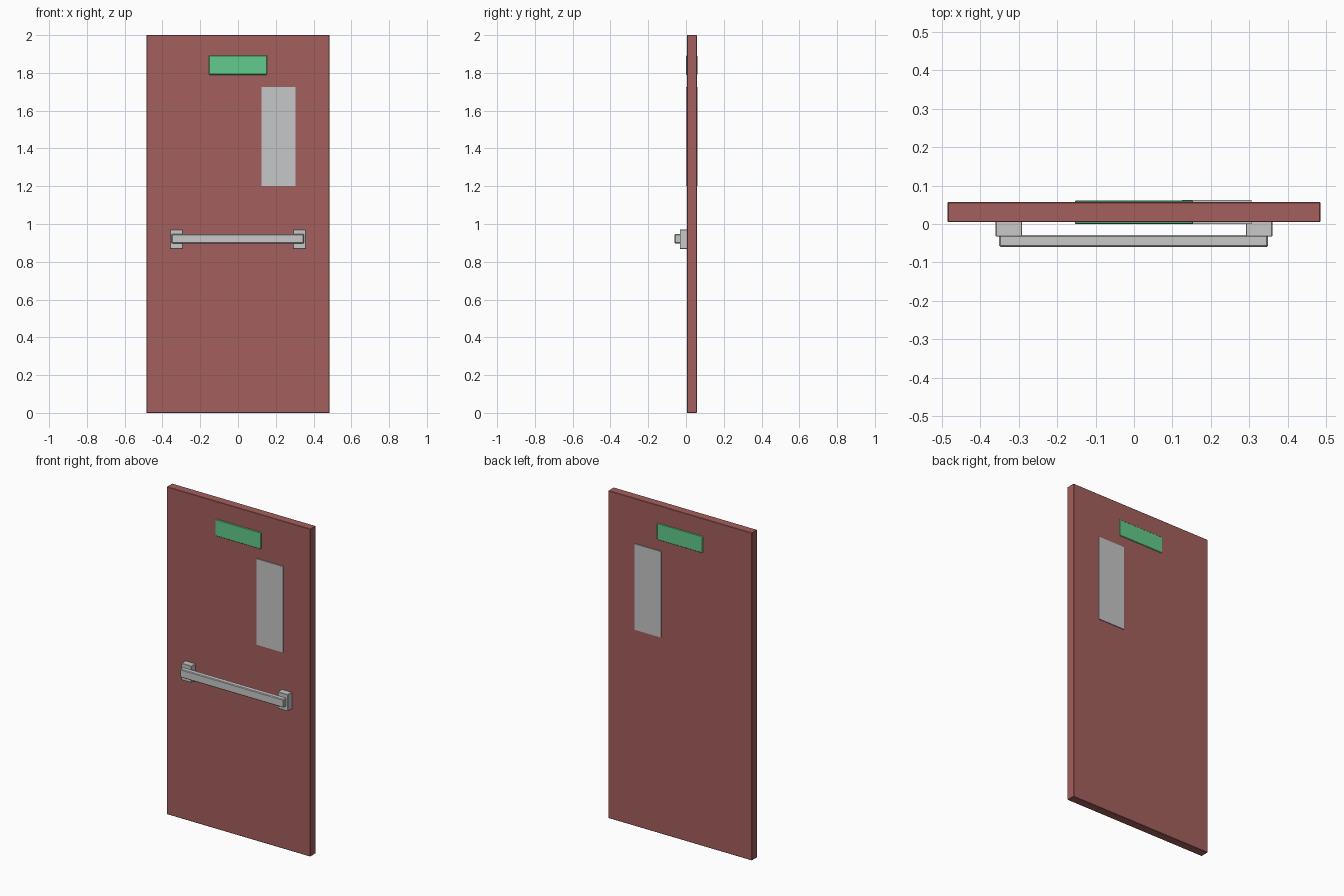
import bpy

if "Cube" in bpy.data.objects:
    bpy.data.objects.remove(bpy.data.objects["Cube"], do_unlink=True)


def material(name, rgb):
    mat = bpy.data.materials.new(name)
    mat.use_nodes = True
    colour = (*rgb, 1.0)
    mat.diffuse_color = colour
    mat.node_tree.nodes["Principled BSDF"].inputs["Base Color"].default_value = colour
    return mat


def box(name, x, y, z, mat, bevel=0.0):
    """Box spanning the given (low, high) ranges, with an optional chamfer."""
    spans = (x, y, z)
    bpy.ops.mesh.primitive_cube_add(size=1, location=[(a + b) / 2 for a, b in spans])
    obj = bpy.context.object
    obj.name = name
    obj.scale = [b - a for a, b in spans]
    bpy.ops.object.transform_apply(location=False, rotation=False, scale=True)
    obj.data.materials.append(mat)
    if bevel:
        mod = obj.modifiers.new("edge_chamfer", "BEVEL")
        mod.width = bevel
        mod.segments = 1
    return obj


red = material("brick_red_paint", (0.366, 0.114, 0.107))
green = material("sign_green", (0.122, 0.597, 0.262))
metal = material("light_grey_metal", (0.578, 0.578, 0.584))
glass = material("pale_grey_glass", (0.565, 0.570, 0.578))

# Door slab
box("door_panel", (-0.485, 0.485), (0.005, 0.057), (0, 2), red, 0.002)

# Sign and window pass through the slab and stand proud of both faces
box("exit_sign", (-0.154, 0.154), (0.0, 0.061), (1.79, 1.892), green, 0.003)
box("window_pane", (0.125, 0.305), (0.0, 0.062), (1.2, 1.725), glass)

# Push bar with a mounting bracket at each end
box("push_bar", (-0.351, 0.349), (-0.06, -0.028), (0.897, 0.947), metal, 0.004)
for side, sign in (("left", 1), ("right", -1)):
    ends = sorted((sign * 0.291, sign * 0.36))
    box(side + "_bar_bracket", ends, (-0.033, 0.007), (0.868, 0.97), metal, 0.002)
